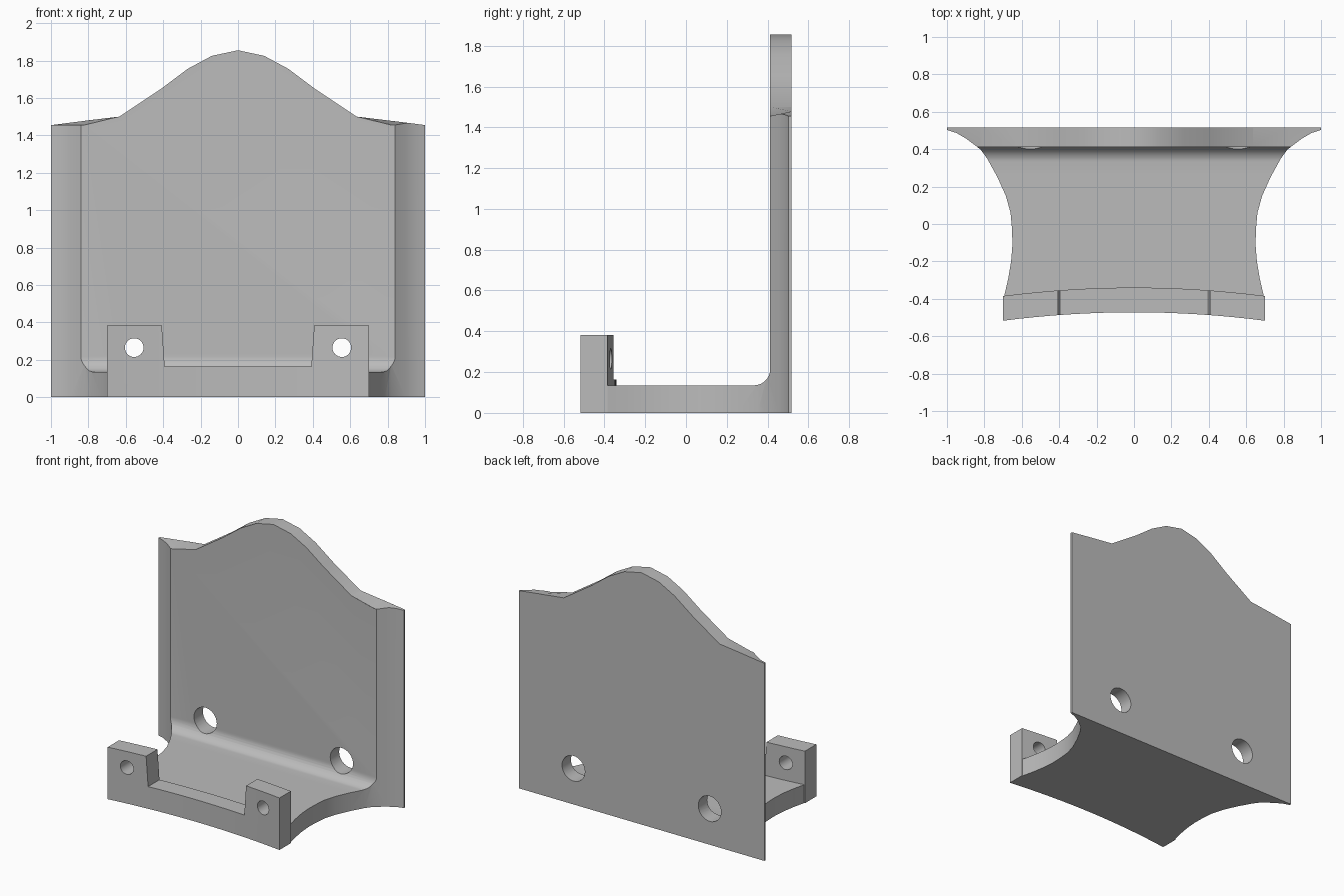
import bpy, bmesh, math
from mathutils import Vector

if "Cube" in bpy.data.objects:
    bpy.data.objects.remove(bpy.data.objects["Cube"])

grey = bpy.data.materials.new("plain grey")
grey.diffuse_color = (0.5, 0.5, 0.5, 1)
grey.use_nodes = True
grey.node_tree.nodes["Principled BSDF"].inputs["Base Color"].default_value = grey.diffuse_color


def prism(name, points, to3d, a, b):
    """Extrude a closed 2D outline between depths a and b."""
    bm = bmesh.new()
    lo = [bm.verts.new(to3d(p, a)) for p in points]
    hi = [bm.verts.new(to3d(p, b)) for p in points]
    n = len(points)
    bm.faces.new(lo)
    bm.faces.new(hi[::-1])
    for i in range(n):
        j = (i + 1) % n
        bm.faces.new((lo[i], hi[i], hi[j], lo[j]))
    bmesh.ops.recalc_face_normals(bm, faces=bm.faces)
    mesh = bpy.data.meshes.new(name)
    bm.to_mesh(mesh)
    bm.free()
    mesh.materials.append(grey)
    ob = bpy.data.objects.new(name, mesh)
    bpy.context.collection.objects.link(ob)
    return ob


def combine(ob, other, operation):
    """Apply a boolean and remove the helper."""
    mod = ob.modifiers.new("bool", "BOOLEAN")
    mod.operation, mod.object, mod.solver = operation, other, "EXACT"
    bpy.context.view_layer.objects.active = ob
    bpy.ops.object.modifier_apply(modifier=mod.name)
    bpy.data.objects.remove(other)


def plan(p, d): return (p[0], p[1], d)
def side(p, d): return (d, p[0], p[1])
def front(p, d): return (p[0], d, p[1])


def mirrored(half):
    """Right half, listed from outside to inside, closed by its mirror."""
    return half + [(-x, y) for x, y in reversed(half) if x > 0]


def drill(ob, radius, y0, y1):
    for s in (-1, 1):
        ring = [(s * 0.555 + radius * math.cos(t * math.tau / 32),
                 0.265 + radius * math.sin(t * math.tau / 32)) for t in range(32)]
        combine(ob, prism("hole_cutter", ring, front, y0, y1), "DIFFERENCE")


BACK, FACE, FLOOR, R = 0.517, 0.413, 0.135, 0.08

# L-shaped bracket: floor, inner fillet and upright plate
fillet = [(FACE - R + R * math.sin(a), FLOOR + R - R * math.cos(a))
          for a in (i * math.pi / 16 for i in range(9))]
body = prism("bracket_body", [(-0.42, 0), (-0.42, FLOOR)] + fillet +
             [(FACE, 1.95), (BACK, 1.95), (BACK, 0)], side, -1.1, 1.1)

# Waisted plan outline that flares out to the plate edges
flare = [(1, 0.6), (1, 0.503), (0.95, 0.487), (0.895, 0.455), (0.82, FACE - 0.015),
         (0.785, 0.35), (0.73, 0.25), (0.685, 0.15), (0.66, 0.06), (0.652, -0.03),
         (0.65, -0.11), (0.657, -0.2), (0.672, -0.29), (0.694, -0.385), (0.694, -0.5)]
combine(body, prism("plan_limit", mirrored(flare), plan, -0.1, 2.1), "INTERSECT")

# Bell-shaped crest; shoulders dip a little at the front face
crest = [(1.1, 1.455), (1, 1.455), (0.82, 1.478), (0.635, 1.5), (0.41, 1.65),
         (0.27, 1.755), (0.14, 1.825), (0, 1.855)]
cut = prism("crest_cutter", mirrored([(1.1, 2.2)] + crest), front, FACE, BACK)
for v in cut.data.vertices:
    if v.co.y < 0.45 and abs(abs(v.co.x) - 0.82) < 0.01:
        v.co.z = 1.455
for v in cut.data.vertices:
    v.co.y += 0.002 if v.co.y > 0.45 else -0.002
combine(body, cut, "DIFFERENCE")
drill(body, 0.093, 0.3, 0.7)

# Curved front lip with two drilled tabs either side of a notch
xs = [0.7 - 1.4 * i / 16 for i in range(17)]
def bow(x): return 0.045 * (1 - (x / 0.7) ** 2)
lip = prism("front_lip", [(x, -0.517 + bow(x)) for x in xs] +
            [(x, -0.385 + bow(x)) for x in reversed(xs)], plan, 0, 0.383)
notch = [(-0.412, 0.45), (-0.392, 0.163), (0.392, 0.163), (0.412, 0.45)]
combine(lip, prism("notch_cutter", notch, front, -0.7, -0.2), "DIFFERENCE")
drill(lip, 0.05, -0.7, -0.2)
combine(body, lip, "UNION")

# Smooth the curves, keep the corners sharp
bpy.ops.object.select_all(action="DESELECT")
body.select_set(True)
bpy.context.view_layer.objects.active = body
bpy.ops.object.shade_smooth_by_angle(angle=math.radians(30))
